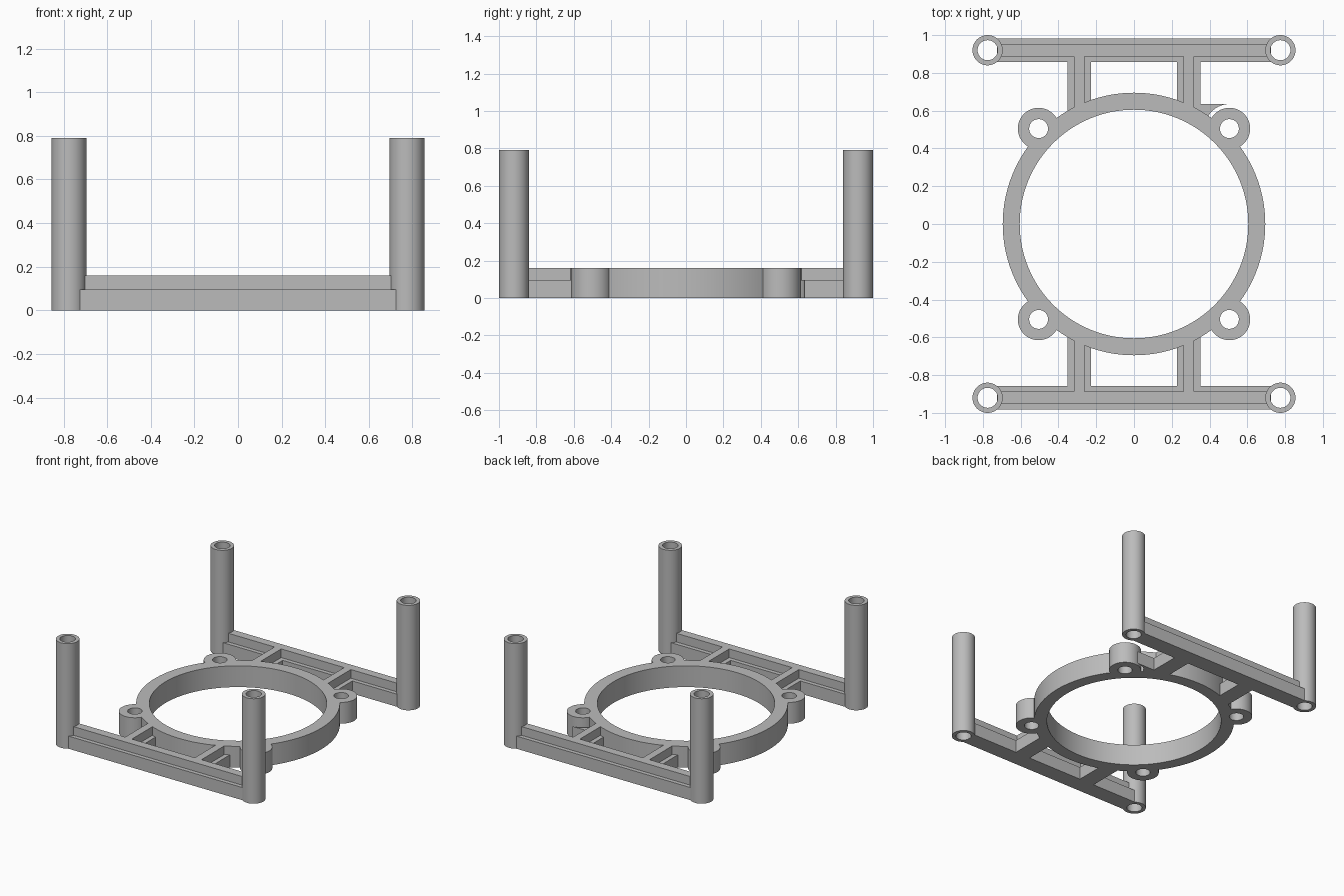
import bpy, bmesh
from mathutils import Matrix

if "Cube" in bpy.data.objects:
    bpy.data.objects.remove(bpy.data.objects["Cube"])

GREY = (0.5, 0.5, 0.5, 1)
mat = bpy.data.materials.new("plain grey")
mat.use_nodes = True
mat.diffuse_color = GREY
mat.node_tree.nodes["Principled BSDF"].inputs["Base Color"].default_value = GREY

DECK, FLANGE, POST_TOP = 0.16, 0.095, 0.79
RING_OUT, RING_IN = 0.695, 0.605
EAR = 0.505
POST_X, POST_Y = 0.775, 0.92
CORNERS = [(sx, sy) for sx in (-1, 1) for sy in (-1, 1)]


def add_object(name, bm):
    bmesh.ops.recalc_face_normals(bm, faces=bm.faces)
    mesh = bpy.data.meshes.new(name)
    bm.to_mesh(mesh)
    bm.free()
    mesh.materials.append(mat)
    obj = bpy.data.objects.new(name, mesh)
    bpy.context.collection.objects.link(obj)
    return obj


def cylinder(name, x, y, r, z0, z1, segments=64):
    bm = bmesh.new()
    bmesh.ops.create_cone(bm, cap_ends=True, segments=segments, radius1=r, radius2=r,
                          depth=z1 - z0, matrix=Matrix.Translation((x, y, (z0 + z1) / 2)))
    return add_object(name, bm)


def prism(name, points, offset):
    bm = bmesh.new()
    face = bm.faces.new([bm.verts.new(p) for p in points])
    new = bmesh.ops.extrude_face_region(bm, geom=[face])["geom"]
    bmesh.ops.translate(bm, vec=offset,
                        verts=[v for v in new if isinstance(v, bmesh.types.BMVert)])
    return add_object(name, bm)


def tee(half_wide, half_rib):
    # inverted T section: wide low flange with a narrow tall rib
    half = [(half_wide, 0), (half_wide, FLANGE), (half_rib, FLANGE), (half_rib, DECK)]
    return half + [(-a, z) for a, z in reversed(half)]


def combine(target, tool, operation):
    mod = target.modifiers.new(operation.lower(), "BOOLEAN")
    mod.operation, mod.solver, mod.object = operation, "EXACT", tool
    with bpy.context.temp_override(object=target, active_object=target,
                                   selected_objects=[target]):
        bpy.ops.object.modifier_apply(modifier=mod.name)
    bpy.data.objects.remove(tool)


def smooth(obj):
    bpy.ops.object.select_all(action="DESELECT")
    obj.select_set(True)
    bpy.context.view_layer.objects.active = obj
    bpy.ops.object.shade_smooth_by_angle(angle=0.5)


# Ring with four screw ears
frame = cylinder("ring_frame", 0, 0, RING_OUT, 0, DECK, 128)
for sx, sy in CORNERS:
    combine(frame, cylinder("ear", sx * EAR, sy * EAR, 0.11, 0, DECK), "UNION")

# Struts joining the ring to the rails
for sx, sy in CORNERS:
    section = [(sx * 0.29 + a, sy * 0.59, z) for a, z in tee(0.062, 0.028)]
    combine(frame, prism("strut", section, (0, sy * 0.32, 0)), "UNION")

# Front and back rails
for sy in (-1, 1):
    section = [(-0.724, sy * POST_Y + a, z) for a, z in tee(0.063, 0.032)]
    combine(frame, prism("rail", section, (1.448, 0, 0)), "UNION")

# Small web beside the back left ear, cut clear of the ear
web = prism("web", [(0.32, 0.56, 0), (0.5, 0.56, 0), (0.5, 0.635, 0), (0.32, 0.635, 0)],
            (0, 0, FLANGE))
combine(web, cylinder("web_clearance", EAR, EAR, 0.13, -0.1, 0.3), "DIFFERENCE")
combine(frame, web, "UNION")

# Ring opening and screw holes
combine(frame, cylinder("opening", 0, 0, RING_IN, -0.1, 0.3, 128), "DIFFERENCE")
for sx, sy in CORNERS:
    combine(frame, cylinder("hole", sx * EAR, sy * EAR, 0.05, -0.1, 0.3), "DIFFERENCE")
smooth(frame)

# Hollow corner posts
for sx, sy in CORNERS:
    name = ("front" if sy < 0 else "back") + ("_left" if sx > 0 else "_right") + "_post"
    post = cylinder(name, sx * POST_X, sy * POST_Y, 0.08, 0, POST_TOP)
    combine(post, cylinder("bore", sx * POST_X, sy * POST_Y, 0.053, -0.1, 1), "DIFFERENCE")
    smooth(post)
